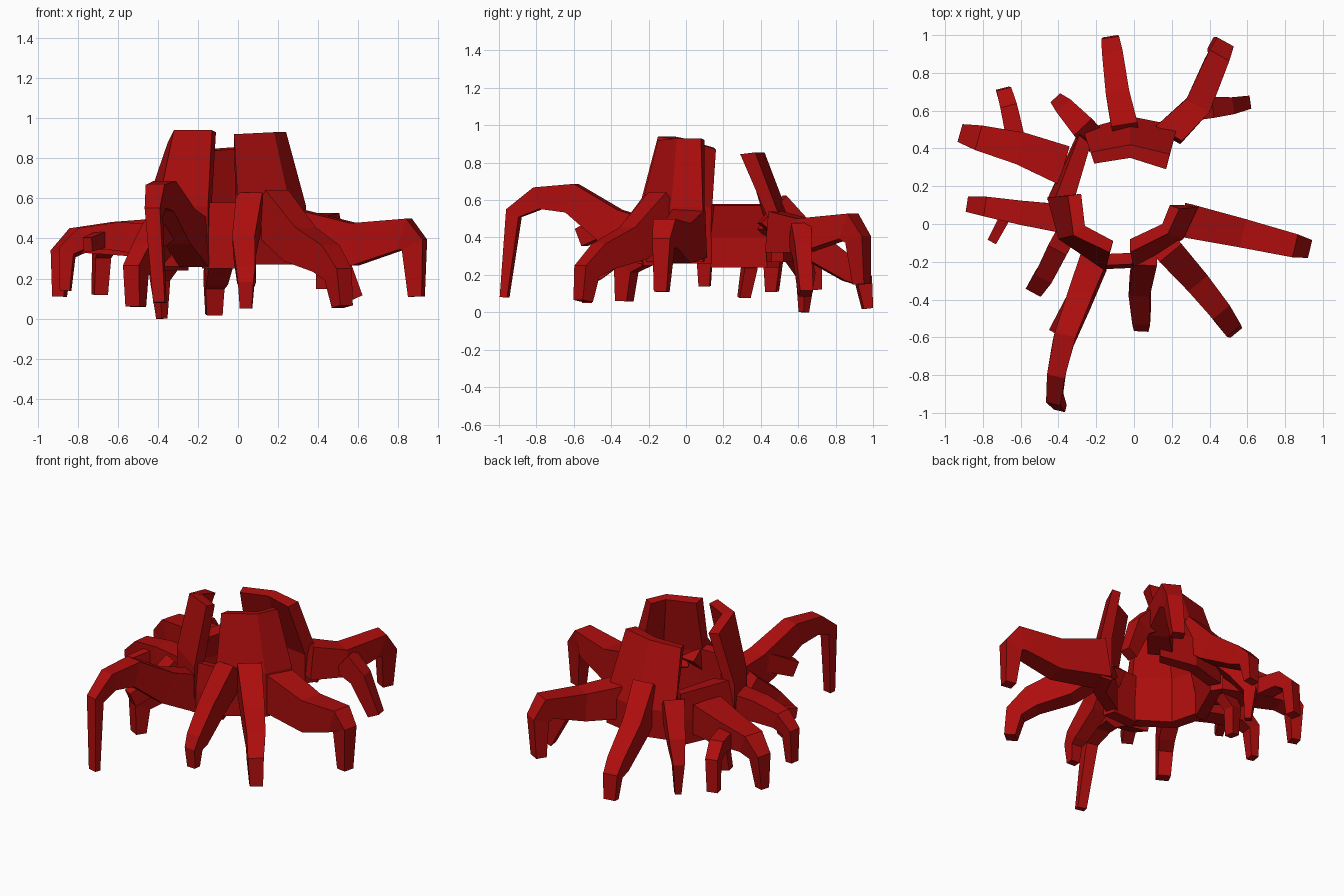
import bpy
import bmesh
from mathutils import Vector

default_cube = bpy.data.objects.get("Cube")
if default_cube:
    bpy.data.objects.remove(default_cube, do_unlink=True)

# Single deep red material
red = bpy.data.materials.new("deep_red")
red.use_nodes = True
red_colour = (.42, .004, .004, 1)
red.diffuse_color = red_colour
red.node_tree.nodes["Principled BSDF"].inputs["Base Color"].default_value = red_colour

HOLLOW_CENTRE = Vector((-.06, .14))


def add_object(name, bm):
    """Turn a bmesh into a flat shaded red object."""
    bmesh.ops.recalc_face_normals(bm, faces=bm.faces)
    mesh = bpy.data.meshes.new(name)
    bm.to_mesh(mesh)
    bm.free()
    mesh.materials.append(red)
    part = bpy.data.objects.new(name, mesh)
    bpy.context.collection.objects.link(part)


def loft(name, sections):
    """Skin a row of closed sections and cap both ends."""
    bm = bmesh.new()
    rings = [[bm.verts.new(point) for point in section] for section in sections]
    for ring, following in zip(rings, rings[1:]):
        count = len(ring)
        for i in range(count):
            j = (i + 1) % count
            bm.faces.new((ring[i], ring[j], following[j], following[i]))
    bm.faces.new(rings[0])
    bm.faces.new(rings[-1])
    add_object(name, bm)


def wall(name, outer_base, outer_top, inner_top, bottom, shoulder):
    """Bent plank wall: upright at the foot, leaning inward above the shoulder."""
    sections = []
    for base, crest, inside in zip(outer_base, outer_top, inner_top):
        base = Vector(base)
        inner_base = base + (HOLLOW_CENTRE - base).normalized() * .08
        sections.append([
            (*base, bottom), (*base, shoulder), crest,
            (*inside, crest[-1] - .01), (*inner_base, shoulder), (*inner_base, bottom),
        ])
    loft(name, sections)


def root_leg(name, path, start_size, end_size):
    """Square tapering limb swept along a bent path."""
    points = [Vector(point) for point in path]
    heading = points[-1] - points[0]
    side = Vector((heading.y, -heading.x, 0)).normalized()
    last = len(points) - 1
    sections = []
    for i, point in enumerate(points):
        arriving = (point - points[max(i - 1, 0)]).normalized()
        leaving = (points[min(i + 1, last)] - point).normalized()
        tangent = (arriving + leaving).normalized()
        rise = side.cross(tangent).normalized()
        blend = i / last
        width, height = (Vector(start_size).lerp(Vector(end_size), blend)) / 2
        across, along = side * width, rise * height
        sections.append([point - across - along, point + across - along,
                         point + across + along, point - across + along])
    loft(name, sections)


# Three tall leaning towers around the hollow
wall("back_tower",
     [(-.27, .5), (-.02, .57), (.23, .52)],
     [(-.23, .38, .84), (-.02, .42, .855), (.19, .37, .855)],
     [(-.21, .32), (-.02, .35), (.17, .29)], .27, .46)
wall("front_left_tower",
     [(.0, -.24), (.26, -.08), (.34, .09)],
     [(-.02, -.15, .92), (.18, -.05, .93), (.24, .08, .93)],
     [(-.02, -.08), (.15, 0), (.19, .1)], .27, .56)
wall("front_right_tower",
     [(-.15, -.25), (-.4, -.08), (-.46, .14)],
     [(-.13, -.15, .94), (-.32, -.06, .94), (-.35, .15, .88)],
     [(-.11, -.09), (-.26, -.01), (-.28, .16)], .26, .56)

# Low linking walls
wall("right_low_wall",
     [(-.46, .13), (-.29, .5)],
     [(-.42, .13, .58), (-.29, .47, .58)],
     [(-.31, .15), (-.23, .42)], .24, .4)
wall("front_low_wall",
     [(-.18, -.24), (.05, -.23)],
     [(-.18, -.22, .58), (.05, -.21, .58)],
     [(-.18, -.16), (.05, -.15)], .25, .4)

# Front legs
root_leg("arched_front_leg",
         [(-.21, -.19, .37), (-.29, -.4, .46), (-.37, -.61, .61),
          (-.41, -.79, .61), (-.42, -.92, .53), (-.39, -.97, .08)],
         (.15, .24), (.06, .04))
root_leg("arched_leg_stub",
         [(-.31, -.38, .49), (-.41, -.56, .4)], (.08, .12), (.07, .1))
root_leg("centre_front_leg",
         [(.06, -.15, .57), (.03, -.33, .36), (.04, -.49, .22),
          (.04, -.53, .17), (.04, -.53, .05)],
         (.13, .18), (.06, .05))
root_leg("left_front_leg",
         [(.15, -.1, .55), (.31, -.28, .37), (.44, -.44, .3),
          (.5, -.53, .22), (.52, -.55, .06)],
         (.15, .23), (.08, .07))
root_leg("right_front_leg",
         [(-.38, -.09, .43), (-.46, -.25, .31), (-.51, -.32, .24), (-.51, -.33, .06)],
         (.11, .2), (.08, .07))

# Side legs
root_leg("left_side_leg",
         [(.27, .02, .42), (.58, -.05, .37), (.83, -.11, .42),
          (.88, -.12, .37), (.89, -.13, .11)],
         (.18, .26), (.07, .07))
root_leg("right_side_leg",
         [(-.39, .03, .39), (-.6, .06, .41), (-.77, .09, .4),
          (-.85, .1, .34), (-.86, .1, .14)],
         (.15, .17), (.06, .05))
root_leg("right_side_stub",
         [(-.67, .06, .4), (-.75, -.09, .37)], (.06, .08), (.05, .07))
root_leg("right_back_leg",
         [(-.37, .31, .4), (-.6, .4, .4), (-.8, .45, .39),
          (-.88, .47, .32), (-.89, .46, .11)],
         (.21, .2), (.06, .06))
root_leg("right_back_branch",
         [(-.62, .42, .38), (-.66, .61, .38), (-.68, .68, .32), (-.69, .69, .12)],
         (.1, .12), (.07, .06))
root_leg("right_under_leg",
         [(-.43, .33, .34), (-.5, .34, .25), (-.52, .31, .08)],
         (.08, .12), (.06, .06))

# Back legs
root_leg("back_right_leg",
         [(-.23, .47, .5), (-.34, .59, .32), (-.39, .64, .2), (-.38, .63, .0)],
         (.13, .16), (.04, .04))
root_leg("centre_back_leg",
         [(-.04, .46, .55), (-.08, .65, .37), (-.11, .88, .22),
          (-.12, .95, .17), (-.12, .97, .02)],
         (.14, .2), (.08, .05))
root_leg("back_left_leg",
         [(.18, .47, .43), (.34, .63, .41), (.44, .87, .46),
          (.46, .92, .39), (.44, .94, .15)],
         (.16, .22), (.08, .07))
root_leg("back_left_branch",
         [(.37, .61, .42), (.48, .62, .33), (.58, .64, .1)],
         (.11, .15), (.07, .08))
